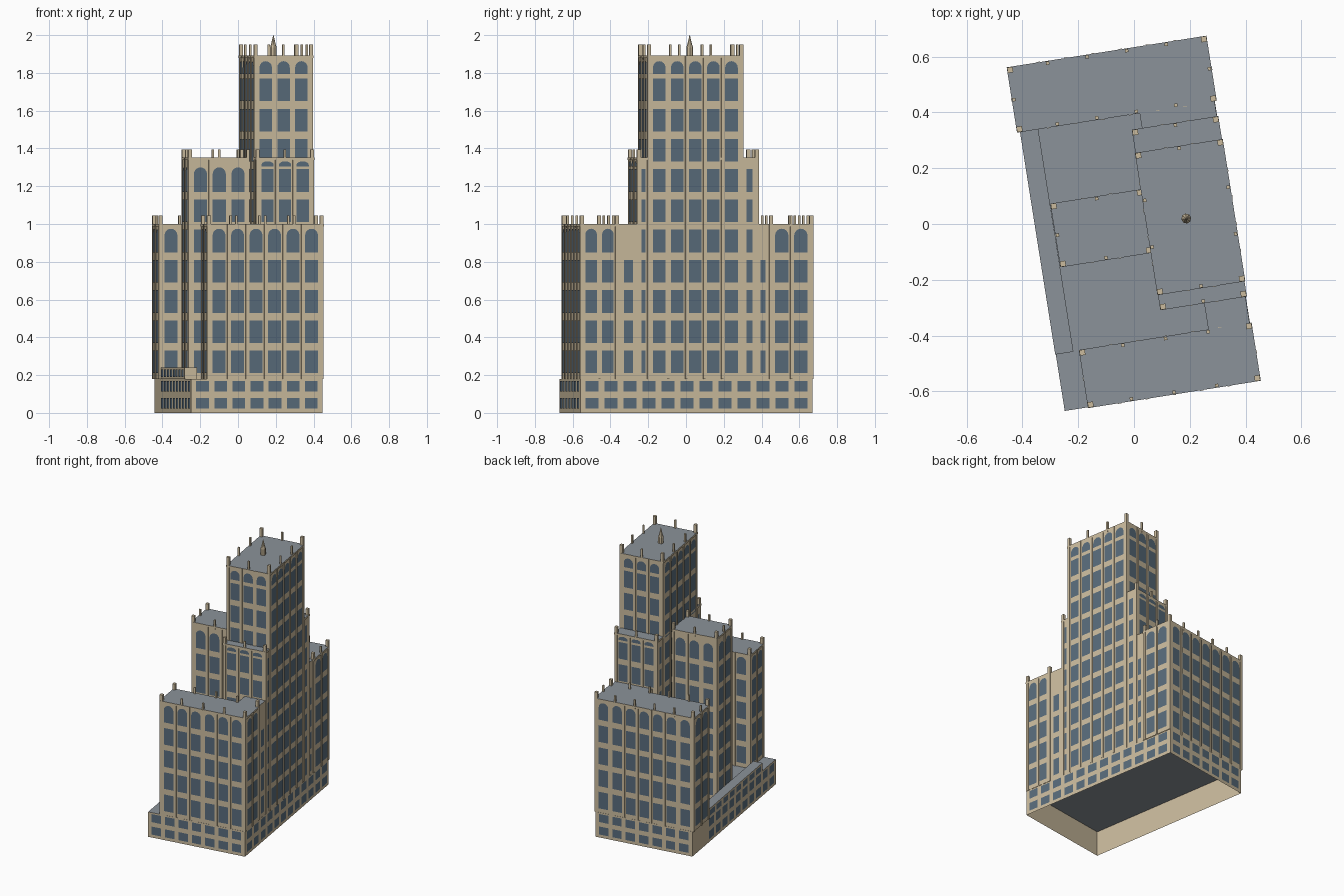
import bpy, bmesh, math
from mathutils import Vector

if "Cube" in bpy.data.objects:
    bpy.data.objects.remove(bpy.data.objects["Cube"])

ANGLE = math.radians(9.0)          # whole building is turned on its plot


def material(name, col):
    m = bpy.data.materials.new(name)
    m.diffuse_color = (*col, 1)
    m.use_nodes = True
    m.node_tree.nodes["Principled BSDF"].inputs["Base Color"].default_value = m.diffuse_color
    return m


MATS = [material("stone", (0.60, 0.50, 0.34)),
        material("glass", (0.10, 0.15, 0.20)),
        material("roof", (0.26, 0.29, 0.32))]
STONE, GLASS, ROOF = 0, 1, 2


def finish(bm, name):
    me = bpy.data.meshes.new(name)
    bm.to_mesh(me)
    bm.free()
    for m in MATS:
        me.materials.append(m)
    ob = bpy.data.objects.new(name, me)
    ob.rotation_euler.z = ANGLE
    bpy.context.collection.objects.link(ob)
    return ob


def poly(bm, pts, out, mat):
    """Flat face turned so that its normal follows 'out'."""
    f = bm.faces.new([bm.verts.new(p) for p in pts])
    f.normal_update()
    if f.normal.dot(Vector(out)) < 0:
        f.normal_flip()
    f.material_index = mat


def box(bm, u0, u1, v0, v1, z0, z1, top=STONE):
    """Walls plus lid, open below."""
    c = [(u0, v0), (u1, v0), (u1, v1), (u0, v1)]
    outs = [(0, -1, 0), (1, 0, 0), (0, 1, 0), (-1, 0, 0)]
    for i in range(4):
        a, b = c[i], c[(i + 1) % 4]
        poly(bm, [(*a, z0), (*b, z0), (*b, z1), (*a, z1)], outs[i], STONE)
    poly(bm, [(*p, z1) for p in c], (0, 0, 1), top)


def place(r, side, t, out):
    u0, u1, v0, v1 = r
    return {"S": (t, v0 - out), "N": (t, v1 + out),
            "W": (u0 - out, t), "E": (u1 + out, t)}[side]


OUT = {"S": (0, -1, 0), "N": (0, 1, 0), "W": (-1, 0, 0), "E": (1, 0, 0)}


def span(r, side):
    return (r[0], r[1]) if side in "SN" else (r[2], r[3])


def post(bm, p, s, z0, z1):
    box(bm, p[0] - s, p[0] + s, p[1] - s, p[1] + s, z0, z1)


def facade(bm, r, side, cols, rows, a=None, b=None, fill=0.7, piers=None):
    """Grid of windows (z0, z1, arched) and thin piers between the columns."""
    s = span(r, side)
    a = s[0] + 0.012 if a is None else a
    b = s[1] - 0.012 if b is None else b
    pitch = (b - a) / cols
    w = pitch * fill / 2
    for i in range(cols):
        c = a + pitch * (i + 0.5)
        for z0, z1, arched in rows:
            prof = [(-w, z0), (w, z0)]
            if arched:
                rise = min(w, (z1 - z0) * 0.7)
                prof += [(w * math.cos(k * math.pi / 8),
                          z1 - rise + rise * math.sin(k * math.pi / 8)) for k in range(9)]
            else:
                prof += [(w, z1), (-w, z1)]
            poly(bm, [(*place(r, side, c + x, 0.002), z) for x, z in prof], OUT[side], GLASS)
        if piers and i:
            post(bm, place(r, side, a + pitch * i, 0), 0.006, *piers)


def crown(bm, r, sides, z0, z1, up, corners=True):
    """Corner posts running past the roof, and small pinnacles along the edges."""
    u0, u1, v0, v1 = r
    if corners:
        for u in (u0 + 0.007, u1 - 0.007):
            for v in (v0 + 0.007, v1 - 0.007):
                post(bm, (u, v), 0.010, z0, z1 + up)
    for side in sides:
        a, b = span(r, side)
        n = max(1, round((b - a) / 0.146))
        for i in range(1, n):
            post(bm, place(r, side, a + (b - a) * i / n, -0.004), 0.006, z1 - 0.02, z1 + up)


Z0 = 0.18
row = lambda i: (0.21 + 0.16 * i, 0.33 + 0.16 * i, False)
WING_ROWS = [row(i) for i in range(4)] + [(0.85, 0.975, True)]
MID_ROWS = [row(i) for i in range(6)] + [(1.17, 1.30, True)]
SHOULDER_ROWS = [row(i) for i in range(7)] + [(1.305, 1.332, True)]
TOWER_ROWS = [row(i) for i in range(10)] + [(1.795, 1.862, True)]


def block(name, r, top, fronts, rows, up=0.045, edges="SNWE", corners=True):
    bm = bmesh.new()
    u0, u1, v0, v1 = r
    box(bm, *r, Z0, top, ROOF)
    if corners:                                  # slim cornice
        e = 0.004
        box(bm, u0 - e, u1 + e, v0 - e, v1 + e, top - 0.012, top + 0.001, ROOF)
    crown(bm, r, edges, Z0, top, up, corners)
    for side, cols, first in fronts:
        facade(bm, r, side, cols, rows[first:], piers=(max(Z0, rows[first][0] - 0.03), top))
    return bm


# Base storey with two rows of windows, open underneath
base = (-0.350, 0.355, -0.623, 0.623)
bm = bmesh.new()
box(bm, *base, 0, Z0, ROOF)
base_rows = [(0.022, 0.08, False), (0.112, 0.17, False)]
for side, cols in (("S", 7), ("N", 7), ("E", 12)):
    facade(bm, base, side, cols, base_rows)
facade(bm, base, "W", 10, base_rows, a=-0.61, b=0.39)
finish(bm, "base_storey")

# Low gallery along the west edge of the court
gallery = (-0.352, -0.286, -0.418, 0.392)
bm = bmesh.new()
box(bm, *gallery, Z0, 0.24, ROOF)
facade(bm, gallery, "W", 8, [(0.19, 0.23, False)])
finish(bm, "court_gallery")

# South and north wings
finish(block("south", (-0.262, 0.357, -0.622, -0.419), 1.0,
             [("S", 6, 0), ("E", 2, 0), ("W", 2, 0), ("N", 6, 0)], WING_ROWS), "south_wing")
finish(block("north", (-0.359, 0.358, 0.393, 0.622), 1.0,
             [("N", 7, 0), ("E", 2, 0), ("W", 2, 0), ("S", 7, 0)], WING_ROWS), "north_wing")

# Links between the wings and the tower
for name, r, side in (("south_link", (0.204, 0.354, -0.42, -0.31), "E"),
                      ("north_link", (0.082, 0.354, 0.32, 0.394), "E")):
    bm = block(name, r, 0.999, [], WING_ROWS, edges="", corners=False)
    facade(bm, r, side, 1, WING_ROWS[:4], fill=0.55)
    facade(bm, r, "W", 1, WING_ROWS[:4], fill=0.55)
    finish(bm, name)

# Middle block facing the court
finish(block("mid", (-0.281, 0.045, -0.108, 0.115), 1.35,
             [("S", 3, 0), ("N", 3, 0), ("W", 2, 0)], MID_ROWS, edges="SNW"), "middle_block")

# Shoulders on both ends of the tower
sh = (0.049, 0.355, -0.316, 0.331)
bm = block("shoulder", sh, 1.35, [("S", 3, 0), ("N", 3, 0)], SHOULDER_ROWS, edges="SN")
for side in "EW":
    for a, b in ((-0.305, -0.262), (0.25, 0.318)):
        facade(bm, sh, side, 1, SHOULDER_ROWS[:7], a=a, b=b, fill=0.5)
finish(bm, "tower_shoulders")

# Main tower
tower = (0.047, 0.358, -0.261, 0.247)
finish(block("tower", tower, 1.89,
             [("E", 5, 0), ("W", 5, 0), ("S", 3, 7), ("N", 3, 7)], TOWER_ROWS, up=0.06),
       "main_tower")

# Roof lantern with pointed cap
bm = bmesh.new()
last = None
for rad, z in ((0.018, 1.885), (0.018, 1.935), (0.013, 1.95), (0.001, 2.0)):
    ring = [bm.verts.new((0.188 + rad * math.cos(k * math.pi / 4),
                          -0.010 + rad * math.sin(k * math.pi / 4), z)) for k in range(8)]
    if last:
        for k in range(8):
            bm.faces.new((last[k], last[(k + 1) % 8], ring[(k + 1) % 8], ring[k]))
    last = ring
bm.faces.new(last)
finish(bm, "roof_lantern")
